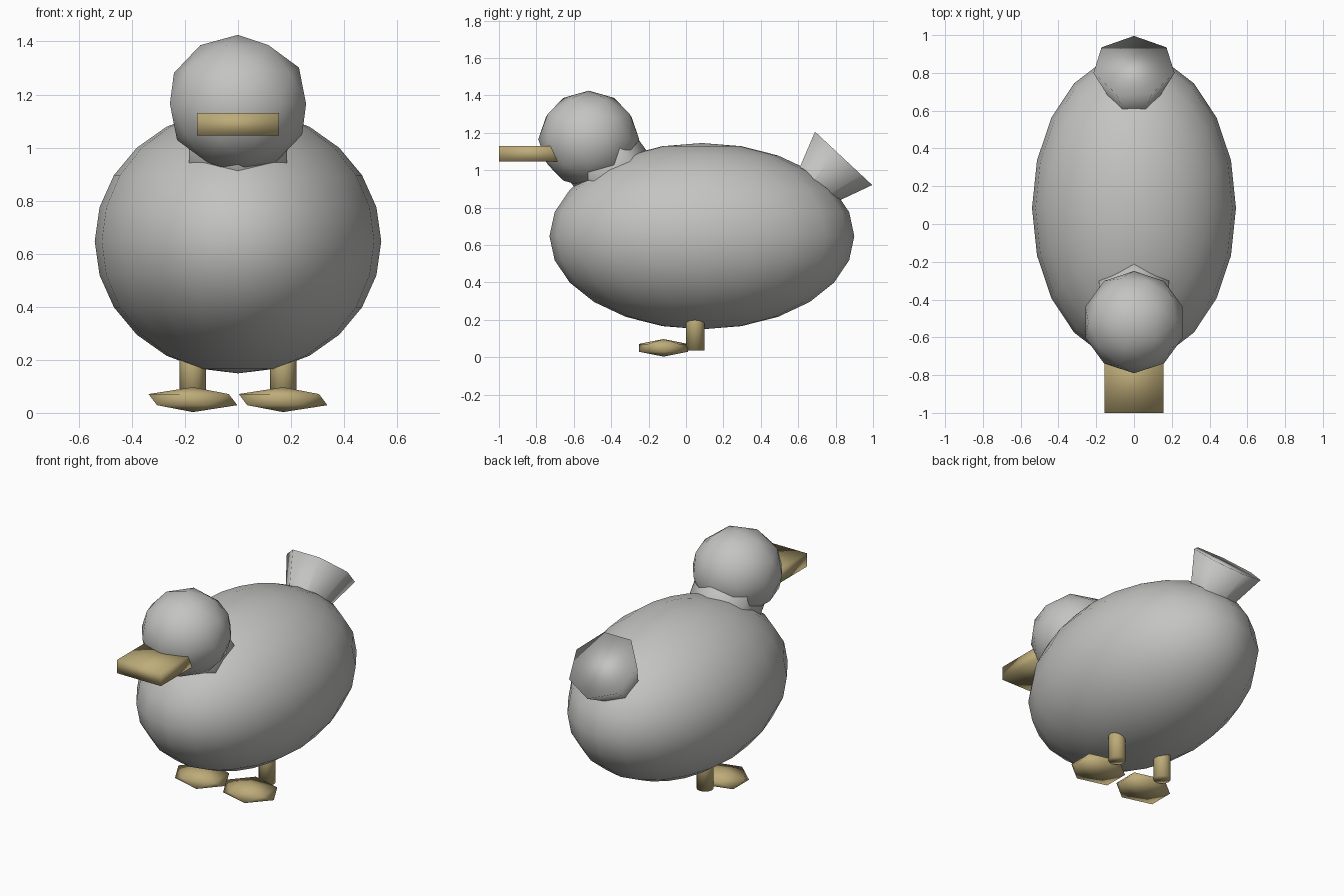
import bpy, bmesh, math
from mathutils import Matrix, Vector

if "Cube" in bpy.data.objects:
    bpy.data.objects.remove(bpy.data.objects["Cube"])


def material(name, rgb):
    m = bpy.data.materials.new(name)
    m.diffuse_color = (*rgb, 1)
    m.use_nodes = True
    m.node_tree.nodes["Principled BSDF"].inputs["Base Color"].default_value = m.diffuse_color
    return m


GREY = material("feather grey", (0.55, 0.55, 0.54))
TAN = material("bill tan", (0.51, 0.41, 0.19))


def add(name, bm, mat, loc, scale=(1, 1, 1), tilt=0, turn=0):
    """Place a bmesh as a smooth-shaded object (scale, turn about z, tilt about x)."""
    bm.transform(Matrix.Translation(loc)
                 @ Matrix.Rotation(math.radians(tilt), 4, 'X')
                 @ Matrix.Rotation(math.radians(turn), 4, 'Z')
                 @ Matrix.Diagonal(Vector((*scale, 1))))
    bmesh.ops.recalc_face_normals(bm, faces=bm.faces)
    me = bpy.data.meshes.new(name)
    bm.to_mesh(me)
    bm.free()
    me.materials.append(mat)
    for p in me.polygons:
        p.use_smooth = True
    ob = bpy.data.objects.new(name, me)
    bpy.context.collection.objects.link(ob)
    return ob


def uv_sphere(u, v):
    bm = bmesh.new()
    bmesh.ops.create_uvsphere(bm, u_segments=u, v_segments=v, radius=1)
    return bm


def ico(level):
    bm = bmesh.new()
    bmesh.ops.create_icosphere(bm, subdivisions=level, radius=1)
    return bm


def cone(sides, bottom, top, depth):
    bm = bmesh.new()
    bmesh.ops.create_cone(bm, cap_ends=True, segments=sides, radius1=bottom,
                          radius2=top, depth=depth)
    return bm


def box():
    bm = bmesh.new()
    bmesh.ops.create_cube(bm, size=1)
    return bm


# egg-shaped body
add("body", uv_sphere(20, 12), GREY, (0, 0.085, 0.647), (0.54, 0.815, 0.498))

# head, with a six-sided neck leaning forward into it
add("head", ico(2), GREY, (0, -0.52, 1.165), (0.27, 0.27, 0.26), turn=180)
add("neck", cone(6, 0.214, 0.214, 0.44), GREY, (0, -0.39, 0.987), tilt=36)

# flat bill
add("bill", box(), TAN, (0, -0.82, 1.0875), (0.31, 0.36, 0.085))

# seven-sided tail cone, wide end outward and its tip buried in the body
axis = Vector((0, 0.683, 0.73))
add("tail", cone(7, 0.02, 0.22, 0.5), GREY,
    Vector((0, 0.835, 1.07)) - axis * 0.25, tilt=-43)

# legs and faceted feet
for side, s in (("left", -1), ("right", 1)):
    add(side + "_leg", cone(12, 0.05, 0.05, 0.265), TAN, (s * 0.17, 0.05, 0.1675))
    add(side + "_foot", ico(1), TAN, (s * 0.17, -0.12, 0.05),
        (0.187, 0.153, 0.047), turn=180)
